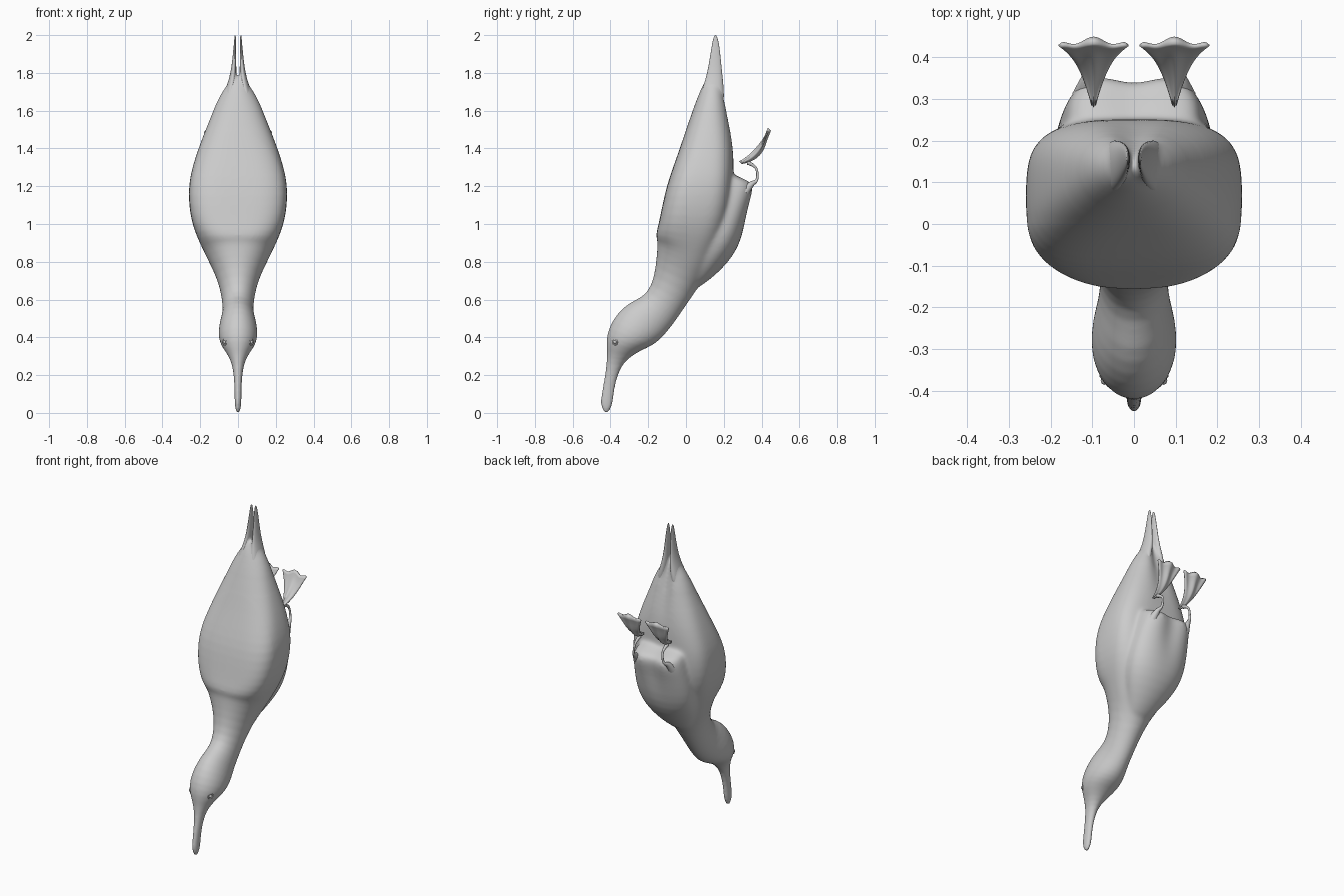
import bpy, bmesh, math
from mathutils import Vector

if "Cube" in bpy.data.objects:
    bpy.data.objects.remove(bpy.data.objects["Cube"])

plumage = bpy.data.materials.new("plain_grey")
plumage.diffuse_color = (0.6, 0.6, 0.6, 1)
plumage.use_nodes = True
plumage.node_tree.nodes["Principled BSDF"].inputs["Base Color"].default_value = plumage.diffuse_color


def finish(name, bm, subsurf=1):
    bmesh.ops.recalc_face_normals(bm, faces=bm.faces)
    me = bpy.data.meshes.new(name)
    bm.to_mesh(me)
    bm.free()
    ob = bpy.data.objects.new(name, me)
    bpy.context.collection.objects.link(ob)
    me.materials.append(plumage)
    for p in me.polygons:
        p.use_smooth = True
    if subsurf:
        m = ob.modifiers.new("smooth", 'SUBSURF')
        m.levels = m.render_levels = subsurf
    return ob


def loft(name, rings, n=32, groove=None):
    """Rings: (front y, front z, back y, back z, half width[, power[, centre x]])."""
    bm = bmesh.new()
    loops = []
    for r in rings:
        f, b = Vector((0, r[0], r[1])), Vector((0, r[2], r[3]))
        e = 2 / (r[5] if len(r) > 5 else 2)
        cx = r[6] if len(r) > 6 else 0
        mid, half = (f + b) / 2, (b - f) / 2
        loop = []
        for i in range(n):
            a = 2 * math.pi * i / n
            c, s = math.cos(a), math.sin(a)
            v = mid + half * math.copysign(abs(c) ** e, c)
            v.x = cx + r[4] * math.copysign(abs(s) ** e, s)
            if groove and c > 0:
                v.y -= groove(v)
            loop.append(bm.verts.new(v))
        loops.append(loop)
    for p, q in zip(loops, loops[1:]):
        for i in range(n):
            j = (i + 1) % n
            bm.faces.new((p[i], p[j], q[j], q[i]))
    bm.faces.new(loops[0])
    bm.faces.new(loops[-1])
    return finish(name, bm)


# Beak, head, neck and back with folded wings as one skin
def tail_groove(v):
    k = max(0, min(1, (v.z - 1.35) / 0.25))
    return 0.03 * k * math.exp(-(v.x / 0.03) ** 2)


body = loft("body", [
    (-0.43, 0.0, -0.415, 0.0, 0.008),
    (-0.447, 0.025, -0.397, 0.025, 0.015),
    (-0.453, 0.06, -0.386, 0.06, 0.018),
    (-0.443, 0.12, -0.38, 0.13, 0.018),
    (-0.43, 0.19, -0.362, 0.20, 0.022),
    (-0.42, 0.26, -0.335, 0.26, 0.031),
    (-0.418, 0.32, -0.29, 0.30, 0.055),
    (-0.424, 0.38, -0.24, 0.33, 0.088),
    (-0.41, 0.45, -0.18, 0.355, 0.105),
    (-0.367, 0.525, -0.135, 0.39, 0.101),
    (-0.30, 0.586, -0.10, 0.43, 0.087),
    (-0.23, 0.612, -0.06, 0.48, 0.080),
    (-0.182, 0.67, 0.0, 0.57, 0.086),
    (-0.16, 0.77, 0.07, 0.67, 0.112),
    (-0.152, 0.87, 0.13, 0.75, 0.157, 2.2),
    (-0.150, 0.91, 0.16, 0.82, 0.184, 2.4),
    (-0.162, 0.937, 0.18, 0.87, 0.204, 2.7),
    (-0.145, 1.0, 0.215, 0.98, 0.242, 3.2),
    (-0.125, 1.1, 0.242, 1.1, 0.262, 3.4),
    (-0.103, 1.2, 0.25, 1.22, 0.262, 3.4),
    (-0.069, 1.3, 0.254, 1.3, 0.243, 3.1),
    (-0.033, 1.4, 0.253, 1.4, 0.211, 2.8),
    (0.0, 1.5, 0.24, 1.5, 0.172, 2.5),
    (0.034, 1.6, 0.225, 1.6, 0.133, 2.2),
    (0.068, 1.69, 0.208, 1.69, 0.093),
    (0.094, 1.75, 0.195, 1.75, 0.050),
    (0.125, 1.785, 0.175, 1.785, 0.012)], groove=tail_groove)

# Belly bulge with a soft centre dip between the thighs
belly = loft("belly", [
    (0.0, 0.66, 0.05, 0.65, 0.05),
    (0.0, 0.76, 0.135, 0.71, 0.10),
    (0.02, 0.84, 0.22, 0.79, 0.15),
    (0.05, 0.92, 0.28, 0.88, 0.183, 2.2),
    (0.08, 1.0, 0.312, 0.98, 0.192, 2.3),
    (0.10, 1.1, 0.340, 1.1, 0.182, 2.5),
    (0.10, 1.19, 0.367, 1.18, 0.168, 2.8),
    (0.10, 1.25, 0.362, 1.22, 0.158, 2.8),
    (0.12, 1.29, 0.32, 1.235, 0.14, 2.6),
    (0.16, 1.31, 0.27, 1.26, 0.09)],
    groove=lambda v: 0.03 * max(0, min(1, (v.z - 0.95) / 0.2)) * math.exp(-(v.x / 0.05) ** 2))

# Pointed wing tips growing out of the back, flanking the tail slot
tips = [loft(side + "_wing_tip", [
    (0.06, 1.60, 0.20, 1.60, 0.028, 2, sx * 0.060),
    (0.073, 1.68, 0.203, 1.68, 0.032, 2, sx * 0.046),
    (0.094, 1.74, 0.199, 1.74, 0.025, 2, sx * 0.032),
    (0.112, 1.80, 0.192, 1.80, 0.015, 2, sx * 0.024),
    (0.126, 1.88, 0.184, 1.88, 0.010, 2, sx * 0.019),
    (0.137, 1.95, 0.176, 1.95, 0.006, 2, sx * 0.016),
    (0.146, 1.99, 0.166, 1.99, 0.004, 2, sx * 0.015),
    (0.152, 2.0, 0.159, 2.0, 0.002, 2, sx * 0.015)], n=16)
    for side, sx in (("left", -1), ("right", 1))]

# Fuse belly, body and tip roots, then soften the seams
deps = bpy.context.evaluated_depsgraph_get()
bm = bmesh.new()
for part in (body, belly, *tips):
    bm.from_mesh(part.evaluated_get(deps).to_mesh())
for part in (body, belly):
    bpy.data.objects.remove(part)
raw = finish("body", bm, 0)
rm = raw.modifiers.new("fuse", 'REMESH')
rm.mode = 'VOXEL'
rm.voxel_size = 0.0065
deps = bpy.context.evaluated_depsgraph_get()
bm = bmesh.new()
bm.from_mesh(raw.evaluated_get(deps).to_mesh())
bpy.data.objects.remove(raw)


def soften(verts, times):
    for k in range(times):
        bmesh.ops.smooth_vert(bm, verts=verts, factor=0.5, use_axis_x=True, use_axis_y=True, use_axis_z=True)


soften([v for v in bm.verts if 0.62 < v.co.z < 1.6 and v.co.y > 0.0], 20)
soften([v for v in bm.verts if 1.5 < v.co.z < 1.8], 10)
soften([v for v in bm.verts if v.co.z > 0.3], 4)
soften(bm.verts[:], 2)
finish("body", bm, 0)


def tube(name, pts):
    """Smooth curve through (x, y, z, radius) points."""
    cu = bpy.data.curves.new(name, 'CURVE')
    cu.dimensions = '3D'
    cu.bevel_depth = 1
    cu.bevel_resolution = 2
    cu.use_fill_caps = True
    cu.resolution_u = 6
    sp = cu.splines.new('NURBS')
    sp.points.add(len(pts) - 1)
    for p, q in zip(sp.points, pts):
        p.co = (*q[:3], 1)
        p.radius = q[3]
    sp.use_endpoint_u = True
    sp.order_u = 3
    cu.materials.append(plumage)
    bpy.context.collection.objects.link(bpy.data.objects.new(name, cu))


def foot(name, cx):
    """Webbed fan with three ridged toes and a softly scalloped edge."""
    nu, nv = 24, 12
    heel, toe = Vector((0, 0.288, 1.325)), Vector((0, 0.44, 1.5))
    along = toe - heel
    normal = Vector((0, along.z, -along.y)).normalized()
    bm = bmesh.new()
    sides = []
    for sgn in (1, -1):
        grid = []
        for j in range(nv + 1):
            t = j / nv
            row = []
            for i in range(nu + 1):
                s = 2 * i / nu - 1
                ridge = 0.5 + 0.5 * math.cos(2 * math.pi * s * 0.92)
                length = 0.935 + 0.075 * ridge - 0.03 * s * s - 0.05 * s ** 12
                half = 0.006 + 0.067 * t + 0.011 * t ** 4
                thick = (0.003 + 0.006 * ridge) * math.sqrt(max(0, 1 - s * s)) + 0.002
                thick += 0.010 * math.sin(math.pi * min(1, t * 1.25)) * (1 - s * s)
                p = heel + along * t * length + normal * (sgn * thick + 0.031 * math.sin(math.pi * t ** 0.85))
                p.x = cx + s * half
                row.append(bm.verts.new(p))
            grid.append(row)
        sides.append(grid)
        for j in range(nv):
            for i in range(nu):
                bm.faces.new((grid[j][i], grid[j][i + 1], grid[j + 1][i + 1], grid[j + 1][i]))
    # close the rim between the upper and lower faces
    rims = [g[0] + [r[-1] for r in g[1:]] + g[-1][-2::-1] + [r[0] for r in g[-2:0:-1]] for g in sides]
    k = len(rims[0])
    for i in range(k):
        j = (i + 1) % k
        bm.faces.new((rims[0][i], rims[0][j], rims[1][j], rims[1][i]))
    finish(name, bm, 0)


for side, sx in (("left", -1), ("right", 1)):
    # Thin curved leg from the belly up to the ankle
    x = sx * 0.097
    tube(side + "_leg", [
        (sx * 0.12, 0.31, 1.17, 0.028), (sx * 0.115, 0.345, 1.215, 0.015),
        (sx * 0.105, 0.378, 1.225, 0.007), (x, 0.378, 1.29, 0.006),
        (x, 0.352, 1.315, 0.009), (x, 0.325, 1.325, 0.012)])
    foot(side + "_foot", x)

    # Eyelid ring and eyeball set nearly flush in the head
    eye = Vector((sx * 0.070, -0.376, 0.375))
    turn = (0, math.radians(90), math.radians(sx * -38))
    bpy.ops.mesh.primitive_torus_add(
        major_segments=20, minor_segments=8, major_radius=0.015, minor_radius=0.004,
        location=eye, rotation=turn)
    bpy.context.object.name = side + "_eyelid"
    bpy.context.object.data.materials.append(plumage)
    bpy.ops.object.shade_smooth()
    bpy.ops.mesh.primitive_uv_sphere_add(segments=16, ring_count=8, radius=0.010, location=eye)
    bpy.context.object.name = side + "_eye"
    bpy.context.object.data.materials.append(plumage)
    bpy.ops.object.shade_smooth()
